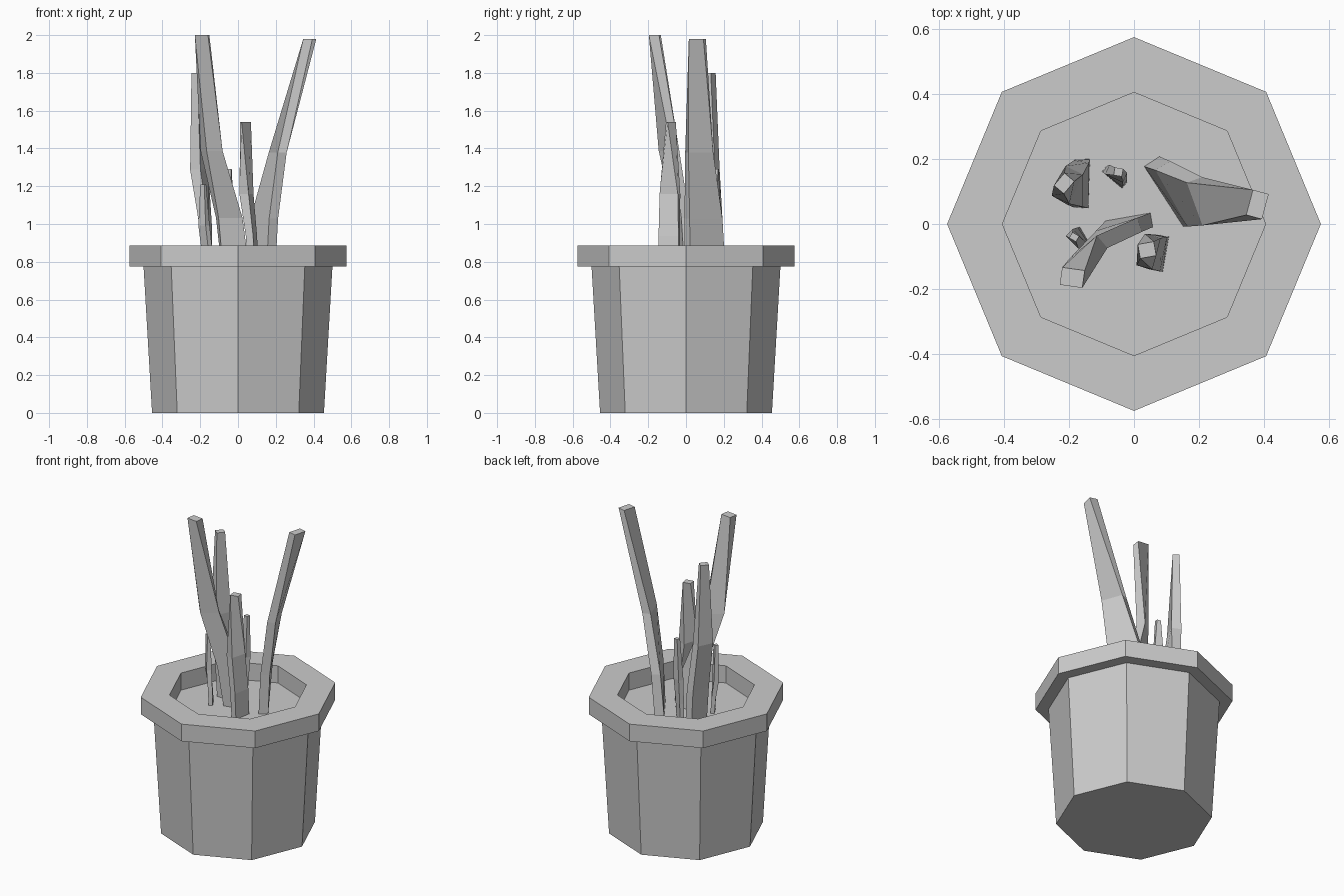
import bpy
import bmesh
from math import cos, sin, pi, radians
from mathutils import Vector

cube = bpy.data.objects.get("Cube")
if cube:
    bpy.data.objects.remove(cube, do_unlink=True)

SIDES = 8
SOIL_Z = 0.775
RIM_Z = 0.885

# One plain grey for the whole model
grey = bpy.data.materials.new("plain_grey")
grey.use_nodes = True
colour = (0.6, 0.6, 0.6, 1)
grey.diffuse_color = colour
grey.node_tree.nodes["Principled BSDF"].inputs["Base Color"].default_value = colour


def loft(name, rings, cap_start=False, cap_end=False, closed=False):
    """Bridge equal-sized rings of points with quads and make an object."""
    bm = bmesh.new()
    loops = [[bm.verts.new(point) for point in ring] for ring in rings]
    pairs = list(zip(loops, loops[1:]))
    if closed:
        pairs.append((loops[-1], loops[0]))
    for low, high in pairs:
        count = len(low)
        for i in range(count):
            j = (i + 1) % count
            bm.faces.new((low[i], low[j], high[j], high[i]))
    if cap_start:
        bm.faces.new(list(reversed(loops[0])))
    if cap_end:
        bm.faces.new(loops[-1])
    if len(pairs) > 0:
        bmesh.ops.recalc_face_normals(bm, faces=bm.faces)
    mesh = bpy.data.meshes.new(name)
    bm.to_mesh(mesh)
    bm.free()
    mesh.materials.append(grey)
    obj = bpy.data.objects.new(name, mesh)
    bpy.context.collection.objects.link(obj)
    return obj


def octagon(radius, z):
    """Ring with corners on the x and y axes."""
    angles = [2 * pi * i / SIDES for i in range(SIDES)]
    return [Vector((radius * cos(a), radius * sin(a), z)) for a in angles]


def section(x, y, angle, length, thickness, z):
    """Rectangular leaf cross-section, given by half length and half thickness."""
    a = radians(angle)
    along = Vector((cos(a), sin(a), 0)) * length
    across = Vector((-sin(a), cos(a), 0)) * thickness
    centre = Vector((x, y, z))
    return [centre - along - across, centre + along - across,
            centre + along + across, centre - along + across]


def leaf(name, top, base, middle, tip):
    """Bent, twisted blade from three sections plus an eased one near the soil."""
    lower = [b + (m - b) * 0.25 for b, m in zip(base, middle)]
    steps = zip((0, 0.21, 0.5, 1), (base, lower, middle, tip))
    rings = [section(*values, SOIL_Z + (top - SOIL_Z) * t) for t, values in steps]
    return loft(name, rings, cap_start=True, cap_end=True)


# Pot: tapered body, overhanging rim and recessed soil
loft("pot_body", [octagon(0.455, 0), octagon(0.5, SOIL_Z)], cap_start=True)
loft("pot_rim", [octagon(0.575, SOIL_Z), octagon(0.575, RIM_Z),
                 octagon(0.405, RIM_Z), octagon(0.405, SOIL_Z)], closed=True)
loft("soil", [octagon(0.405, SOIL_Z)], cap_end=True)

# Leaves: each section is x, y, twist angle, half length, half thickness
leaf("tall_front_leaf", 2.0,
     (-0.015, 0, 10, 0.07, 0.022),
     (-0.14, -0.09, 40, 0.055, 0.025),
     (-0.19, -0.165, -8, 0.035, 0.027))
leaf("tall_left_leaf", 1.98,
     (0.115, 0.1, -57, 0.11, 0.028),
     (0.21, 0.07, -70, 0.07, 0.025),
     (0.38, 0.06, -105, 0.04, 0.025))
leaf("back_right_leaf", 1.8,
     (-0.16, 0.125, 88, 0.075, 0.022),
     (-0.205, 0.12, 65, 0.05, 0.03),
     (-0.215, 0.125, 50, 0.025, 0.02))
leaf("short_front_leaf", 1.54,
     (0.08, -0.09, 80, 0.055, 0.018),
     (0.045, -0.085, 75, 0.05, 0.025),
     (0.04, -0.08, 10, 0.025, 0.022))
leaf("small_back_leaf", 1.29,
     (-0.06, 0.145, -40, 0.04, 0.012),
     (-0.055, 0.155, -25, 0.03, 0.016),
     (-0.048, 0.16, -10, 0.013, 0.012))
leaf("small_right_leaf", 1.21,
     (-0.16, -0.045, -60, 0.035, 0.012),
     (-0.18, -0.045, -45, 0.027, 0.015),
     (-0.184, -0.04, -30, 0.012, 0.01))
